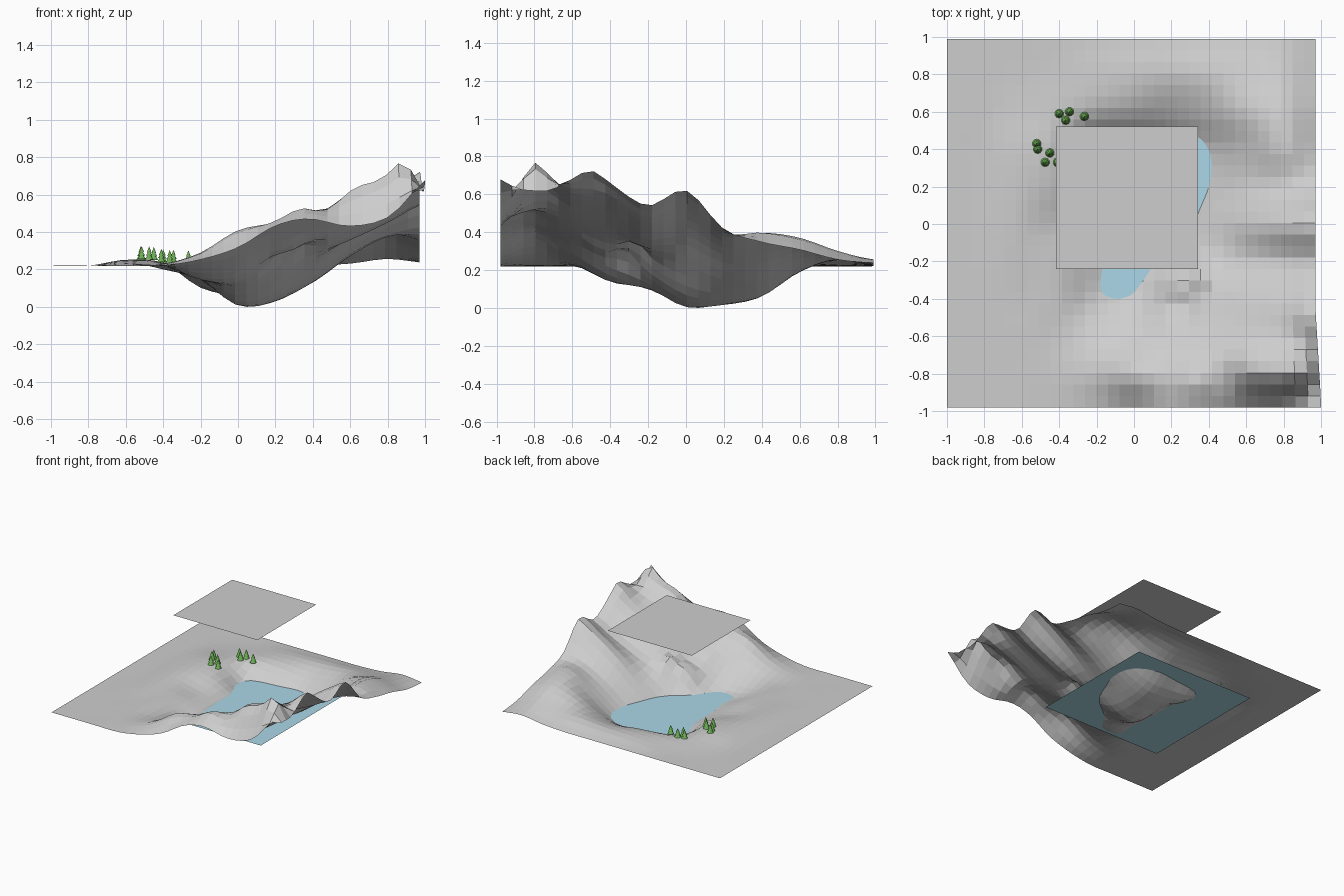
import bpy, bmesh, math
from mathutils import Vector

if "Cube" in bpy.data.objects:
    bpy.data.objects.remove(bpy.data.objects["Cube"])


def material(name, rgb):
    m = bpy.data.materials.new(name)
    m.diffuse_color = (*rgb, 1)
    m.use_nodes = True
    m.node_tree.nodes["Principled BSDF"].inputs["Base Color"].default_value = m.diffuse_color
    return m


GREY = material("grey ground", (0.615, 0.615, 0.615))
WATER = material("pale blue water", (0.48, 0.81, 0.95))
GREEN = material("fir green", (0.15, 0.43, 0.09))

# Terrain heights in hundredths, every 0.2 units: rows run back to front from x = -0.6
# to x = 1; the plain to the left of that is flat
PLAIN = 0.22
HEIGHTS = [
    [22, 22, 22, 22, 22, 22, 23, 25.5, 23.5],
    [22, 22.5, 24, 25, 25.5, 27, 28, 30, 25],
    [23, 23.5, 22.5, 21, 19, 23, 32, 37, 30],
    [25, 23.5, 10.5, 7, 6.5, 14, 28, 40, 34],
    [25, 23, 14, 3, 3, 14, 28, 38, 42],
    [24, 20, 14.5, 1, 5, 21, 38, 52, 63],
    [23, 21.5, 15, 10, 17, 28, 36, 45, 55],
    [22, 22, 15, 15, 27, 36, 47, 57, 65],
    [22, 22, 23, 27, 36, 44, 53, 61, 67],
    [22, 23, 29, 41, 45, 51, 60, 67, 57],
    [22, 22, 25, 31, 43, 46, 42, 47, 71]]
GRID = [[PLAIN, PLAIN] + [h / 100 for h in row] for row in HEIGHTS]

# Sharper summits and dips: x, y, extra height, radius
SUMMITS = [(0.88, -0.80, 0.13, 0.08), (0.96, -0.50, 0.06, 0.09),
           (0.22, -0.32, 0.06, 0.07), (0.35, -0.27, 0.07, 0.07), (0.27, -0.46, -0.03, 0.07),
           (0.33, -0.85, 0.04, 0.10), (0.48, -0.82, -0.03, 0.08), (0.63, -0.76, 0.03, 0.08)]


def spline(p, t):
    a, b, c, d = p
    return b + 0.5 * t * (c - a + t * (2 * a - 5 * b + 4 * c - d + t * (3 * (b - c) + d - a)))


def sample(row, u):
    i = min(max(int(math.floor(u)), 0), len(row) - 2)
    near = [row[min(max(i + k, 0), len(row) - 1)] for k in (-1, 0, 1, 2)]
    return spline(near, u - i)


def ground(x, y):
    u, v = (x + 1) * 5, (1 - y) * 5
    z = sample([sample(row, u) for row in GRID], v)
    for sx, sy, h, r in SUMMITS:
        z += h * math.exp(-((x - sx) ** 2 + (y - sy) ** 2) / r ** 2)
    return max(z, 0.0)


def finish(name, bm, mat):
    me = bpy.data.meshes.new(name)
    bm.to_mesh(me)
    bm.free()
    me.materials.append(mat)
    ob = bpy.data.objects.new(name, me)
    bpy.context.collection.objects.link(ob)
    return ob


# Terrain: a displaced 32 x 32 grid, slightly flared at the mountain corner
bm = bmesh.new()
bmesh.ops.create_grid(bm, x_segments=32, y_segments=32, size=0.985)
for v in bm.verts:
    x, y = v.co.x - 0.015, v.co.y + 0.005
    flare = 0.03 * max(0, (x - 0.7) / 0.27) * min(1, max(0, (-0.45 - y) / 0.5))
    v.co = (x + flare, y, ground(x, y))
finish("terrain", bm, GREY)


# Flat sheets: lake surface and the panel hovering above it
def sheet(name, x0, x1, y0, y1, z, mat):
    bm = bmesh.new()
    bm.faces.new([bm.verts.new(p) for p in
                  ((x0, y0, z), (x1, y0, z), (x1, y1, z), (x0, y1, z))])
    finish(name, bm, mat)


sheet("lake_water", -0.58, 0.505, -0.427, 0.66, 0.14, WATER)
sheet("hovering_panel", -0.417, 0.343, -0.24, 0.52, 0.887, GREY)

# Fir trees: three stacked cones each, in two groups on the lake shore
TREES = [(-0.40, 0.59), (-0.345, 0.60), (-0.365, 0.555), (-0.265, 0.575),
         (-0.52, 0.43), (-0.515, 0.40), (-0.45, 0.38), (-0.475, 0.33), (-0.41, 0.33)]
for n, (x, y) in enumerate(TREES):
    bm = bmesh.new()
    for r, z, h in ((0.024, 0.0, 0.036), (0.019, 0.02, 0.03), (0.013, 0.038, 0.032)):
        cone = bmesh.ops.create_cone(bm, cap_ends=True, segments=10,
                                     radius1=r, radius2=0, depth=h)
        bmesh.ops.translate(bm, verts=cone["verts"], vec=Vector((0, 0, z + h / 2)))
    tree = finish(f"fir_tree_{n + 1}", bm, GREEN)
    tree.location = (x, y, max(0.232, ground(x, y) + 0.002))
